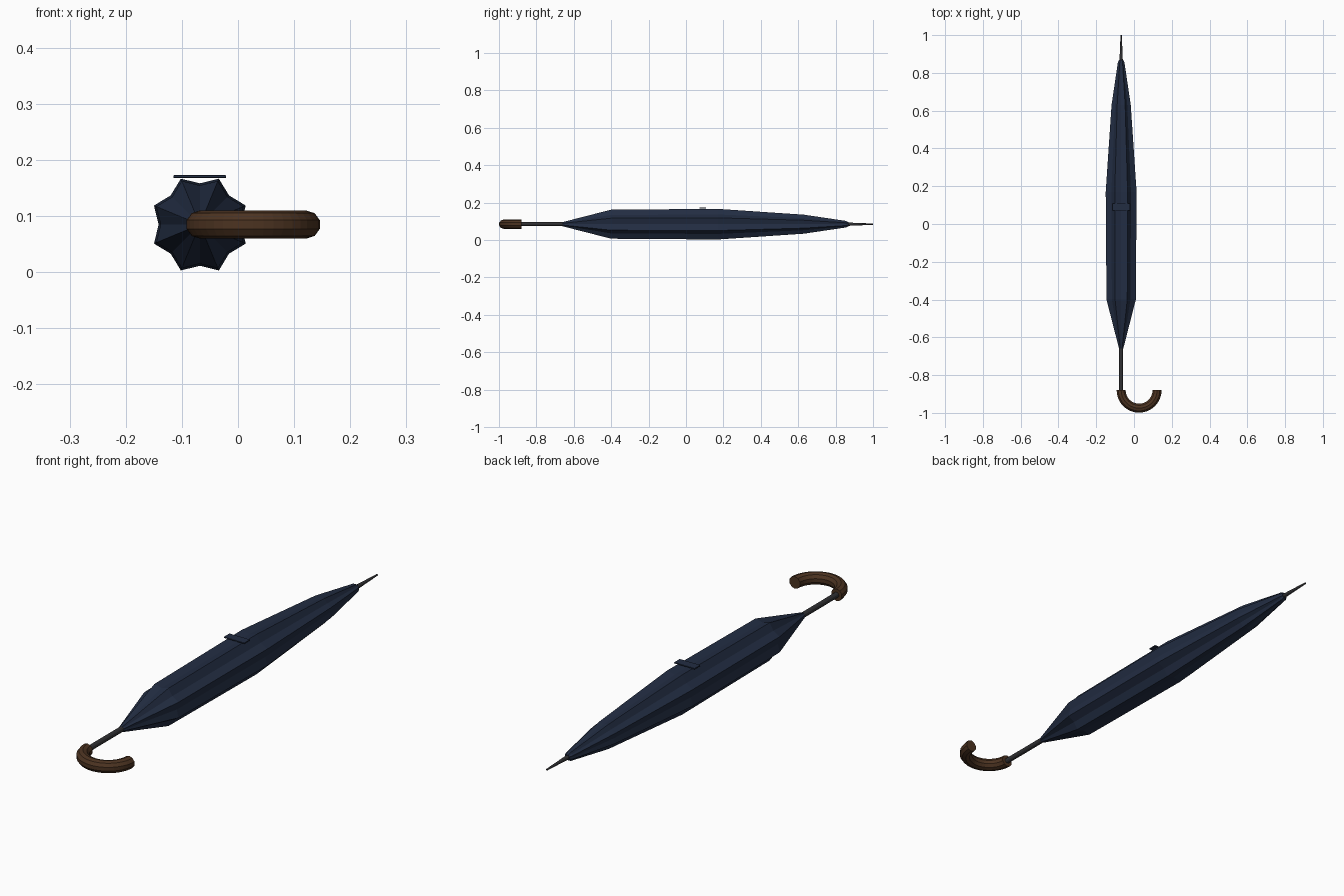
import bpy, bmesh
from math import sin, cos, pi
from mathutils import Vector

cube = bpy.data.objects.get("Cube")
if cube:
    bpy.data.objects.remove(cube, do_unlink=True)

AXIS_X, AXIS_Z = -0.068, 0.085


def material(name, rgb, rough=0.6):
    m = bpy.data.materials.new(name)
    m.use_nodes = True
    m.diffuse_color = (*rgb, 1)
    bsdf = m.node_tree.nodes["Principled BSDF"]
    bsdf.inputs["Base Color"].default_value = (*rgb, 1)
    bsdf.inputs["Roughness"].default_value = rough
    return m


navy = material("navy fabric", (0.016, 0.026, 0.055))
metal = material("dark metal", (0.03, 0.03, 0.033))
wood = material("brown wood", (0.072, 0.033, 0.015))


def loft(name, rings, mat):
    """Skin a list of equal rings of points and cap both ends."""
    bm = bmesh.new()
    loops = [[bm.verts.new(p) for p in ring] for ring in rings]
    n = len(loops[0])
    for a, b in zip(loops, loops[1:]):
        for i in range(n):
            j = (i + 1) % n
            bm.faces.new((a[i], a[j], b[j], b[i]))
    bm.faces.new(loops[0])
    bm.faces.new(loops[-1])
    bmesh.ops.recalc_face_normals(bm, faces=bm.faces[:])
    mesh = bpy.data.meshes.new(name)
    bm.to_mesh(mesh)
    bm.free()
    mesh.materials.append(mat)
    obj = bpy.data.objects.new(name, mesh)
    bpy.context.collection.objects.link(obj)
    return obj


def axis_ring(y, r, n, valley=1.0):
    """Ring round the shaft axis; every second point is pulled in by valley."""
    pts = []
    for i in range(n):
        a = 2 * pi * (i + 0.5 * (n == 10)) / n + (pi / 8 if valley < 1 else 0)
        rr = r * (valley if i % 2 else 1)
        pts.append((AXIS_X + rr * cos(a), y, AXIS_Z + rr * sin(a)))
    return pts


# Folded canopy: eight-pointed star section
profile = [(-0.66, 0.012), (-0.4, 0.084), (0.17, 0.0885),
           (0.63, 0.055), (0.855, 0.019), (0.868, 0.012)]
loft("folded_canopy", [axis_ring(y, r, 16, 0.83) for y, r in profile], navy)

# Shaft and tapered tip
loft("shaft", [axis_ring(y, 0.011, 12) for y in (-0.89, 0.86)], metal)
loft("tip", [axis_ring(0.86, 0.009, 12), axis_ring(1.0, 0.0035, 12)], metal)

# Crook handle: half ring swept in the horizontal plane
BEND, TUBE, STEPS, SIDES = 0.095, 0.025, 20, 10
rings = []
for s in range(STEPS + 1):
    t = pi + pi * s / STEPS
    out = Vector((cos(t), sin(t), 0))
    centre = Vector((AXIS_X + BEND, -0.88, AXIS_Z)) + out * BEND
    rings.append([centre + TUBE * (out * sin(a) + Vector((0, 0, cos(a))))
                  for a in (2 * pi * k / SIDES for k in range(SIDES))])
loft("crook_handle", rings, wood)

# Closing strap lying across the top
strap_ring = [(0.071, 0.168), (0.108, 0.168), (0.108, 0.173), (0.071, 0.173)]
strap = loft("closing_strap", [[(AXIS_X + side * 0.047, y, z) for y, z in strap_ring]
                               for side in (-1, 1)], navy)
bevel = strap.modifiers.new("Soft edges", 'BEVEL')
bevel.width = 0.0015
bevel.segments = 2
